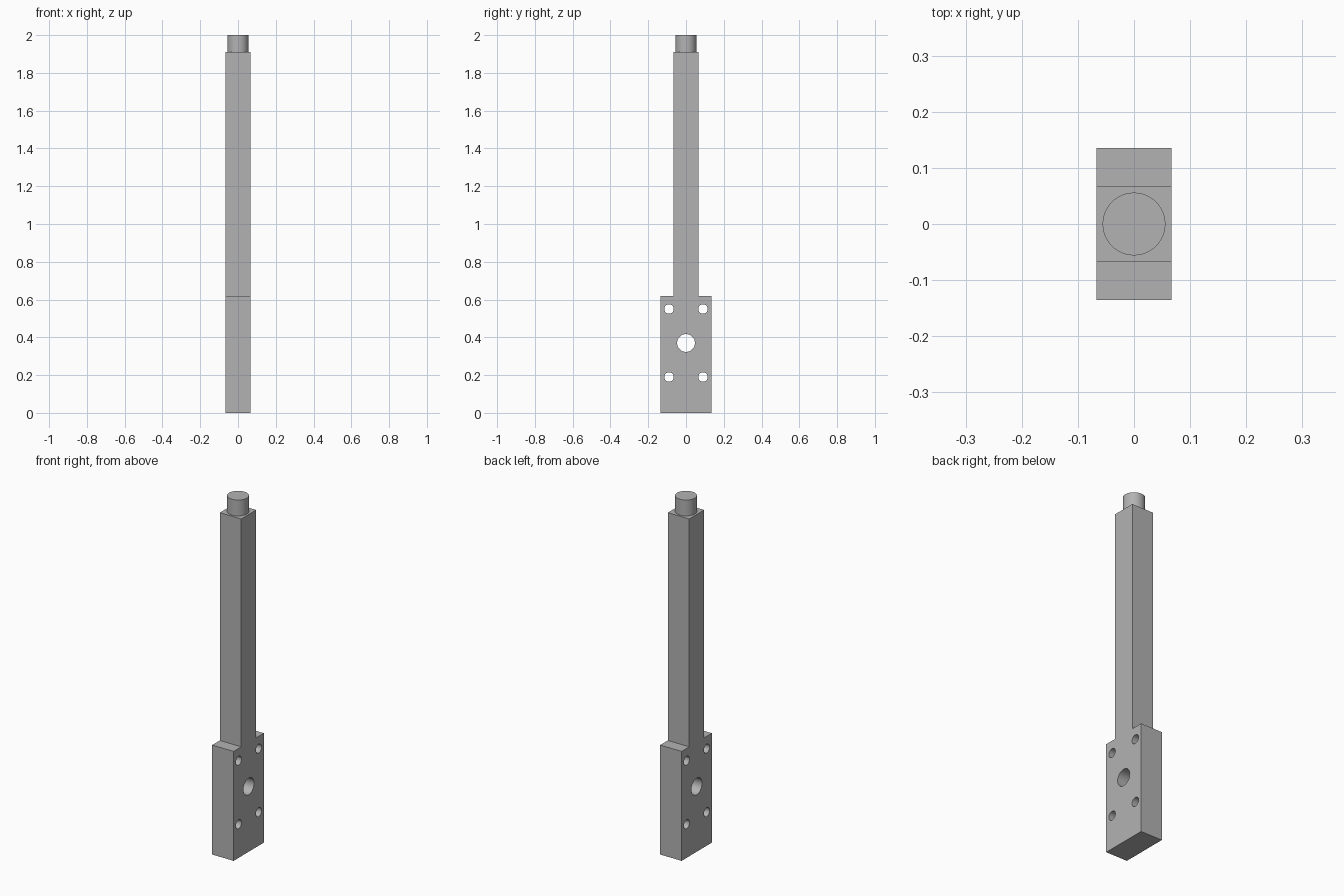
import bpy
import bmesh
from math import pi

cube = bpy.data.objects.get("Cube")
if cube:
    bpy.data.objects.remove(cube, do_unlink=True)

HALF = 0.067          # half thickness of the square shaft
PLATE = 0.135         # half width of the mounting plate
PLATE_TOP, SHAFT_TOP, TOP = 0.62, 1.91, 2.0

steel = bpy.data.materials.new("plain grey")
steel.use_nodes = True
grey = (0.45, 0.45, 0.45, 1)
steel.diffuse_color = grey
steel.node_tree.nodes["Principled BSDF"].inputs["Base Color"].default_value = grey


def cylinder(name, radius, depth, location, rotation=(0, 0, 0)):
    bpy.ops.mesh.primitive_cylinder_add(
        vertices=48, radius=radius, depth=depth, location=location, rotation=rotation)
    obj = bpy.context.object
    obj.name = name
    obj.data.materials.append(steel)
    return obj


# Shaft and mounting plate: one stepped profile extruded across x
half_profile = [(PLATE, 0), (PLATE, PLATE_TOP), (HALF, PLATE_TOP), (HALF, SHAFT_TOP)]
profile = half_profile + [(-y, z) for y, z in reversed(half_profile)]
bm = bmesh.new()
face = bm.faces.new([bm.verts.new((-HALF, y, z)) for y, z in profile])
extruded = bmesh.ops.extrude_face_region(bm, geom=[face])["geom"]
bmesh.ops.translate(bm, vec=(2 * HALF, 0, 0),
                    verts=[v for v in extruded if isinstance(v, bmesh.types.BMVert)])
bmesh.ops.recalc_face_normals(bm, faces=bm.faces)
mesh = bpy.data.meshes.new("shaft_with_plate")
bm.to_mesh(mesh)
bm.free()
mesh.materials.append(steel)
body = bpy.data.objects.new("shaft_with_plate", mesh)
bpy.context.collection.objects.link(body)

# Through holes: a large centre bore and four bolt holes
holes = [(0, 0.37, 0.047)]
holes += [(y, z, 0.025) for y in (-0.09, 0.09) for z in (0.19, 0.55)]
for y, z, radius in holes:
    cutter = cylinder("hole_cutter", radius, 4 * HALF, (0, y, z), (0, pi / 2, 0))
    bpy.context.view_layer.objects.active = body
    cut = body.modifiers.new("hole", 'BOOLEAN')
    cut.operation = 'DIFFERENCE'
    cut.solver = 'EXACT'
    cut.object = cutter
    bpy.ops.object.modifier_apply(modifier=cut.name)
    bpy.data.objects.remove(cutter, do_unlink=True)

# Round pin on the end of the shaft
pin = cylinder("end_pin", 0.056, TOP - SHAFT_TOP, (0, 0, (TOP + SHAFT_TOP) / 2))

for obj in (body, pin):
    bpy.ops.object.select_all(action='DESELECT')
    obj.select_set(True)
    bpy.context.view_layer.objects.active = obj
    bpy.ops.object.shade_smooth_by_angle(angle=pi / 6)
